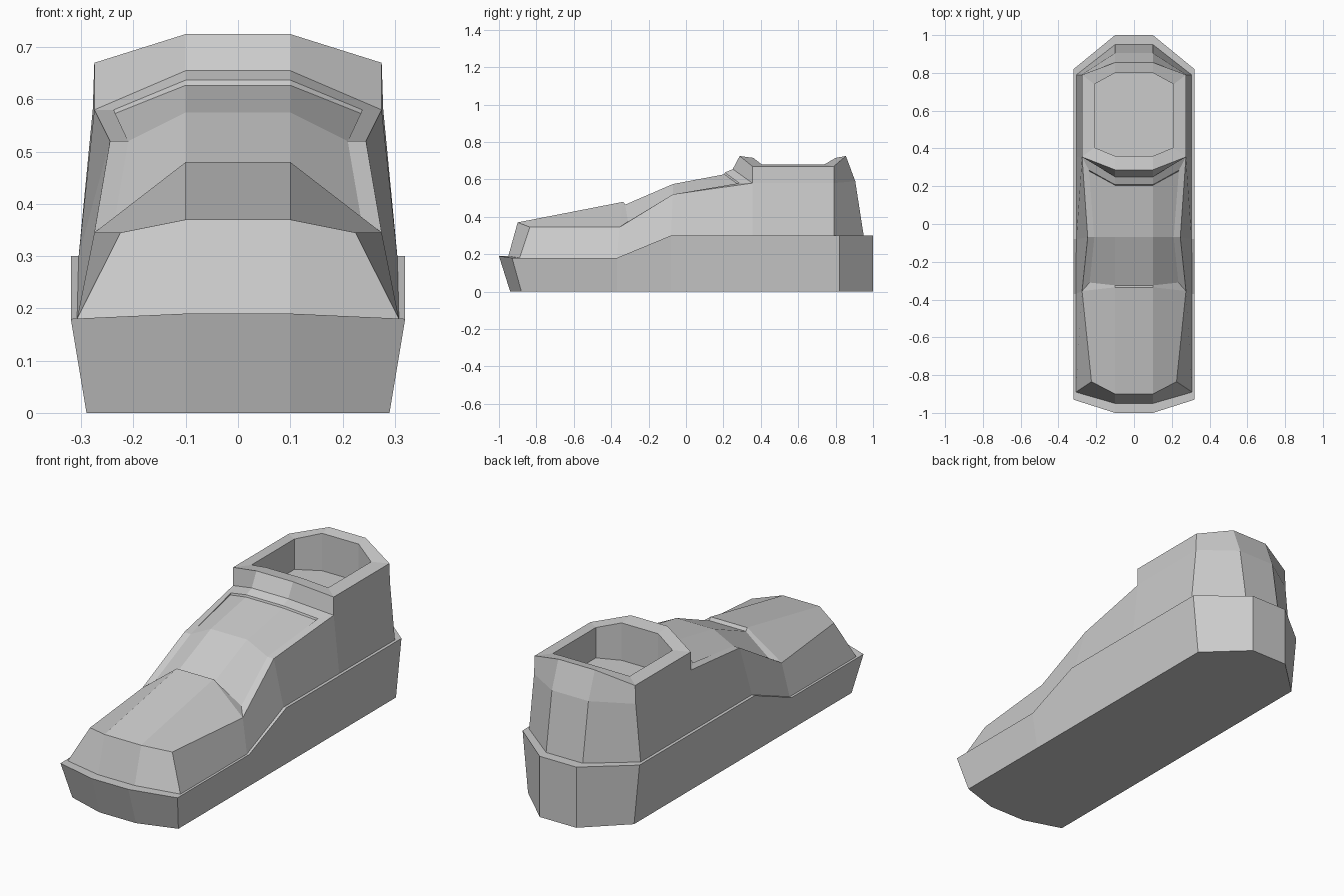
import bpy
import bmesh

default_cube = bpy.data.objects.get("Cube")
if default_cube:
    bpy.data.objects.remove(default_cube, do_unlink=True)

# Single flat material
grey = bpy.data.materials.new("light grey")
grey.use_nodes = True
grey_value = (0.6, 0.6, 0.6, 1)
grey.diffuse_color = grey_value
grey.node_tree.nodes["Principled BSDF"].inputs["Base Color"].default_value = grey_value

FLAT_HALF_WIDTH = 0.1


def arch(inner_y, inner_z, x, y, z):
    """Half of a cross line: flat middle, then one slanted outer piece."""
    return [(0, inner_y, inner_z), (FLAT_HALF_WIDTH, inner_y, inner_z), (x, y, z)]


def outer(*arches):
    """Outermost point of each arch, running along the side."""
    return [points[-1] for points in arches]


def at_height(points, z):
    return [(x, y, z) for x, y, _ in points]


def build_half_shell(name, lofts):
    """Skin each loft (a list of equally long rows), then mirror the shell."""
    bm = bmesh.new()
    known = {}

    def vertex(point):
        if point not in known:
            known[point] = bm.verts.new(point)
        return known[point]

    for rows in lofts:
        for row, following in zip(rows, rows[1:]):
            for i in range(len(row) - 1):
                corners = (row[i], row[i + 1], following[i + 1], following[i])
                unique = list(dict.fromkeys(corners))
                if len(unique) > 2:
                    bm.faces.new([vertex(point) for point in unique])
    bmesh.ops.recalc_face_normals(bm, faces=bm.faces)
    mesh = bpy.data.meshes.new(name)
    bm.to_mesh(mesh)
    bm.free()
    mesh.materials.append(grey)
    shell = bpy.data.objects.new(name, mesh)
    bpy.context.collection.objects.link(shell)
    mirror = shell.modifiers.new("mirror", "MIRROR")
    mirror.use_axis[0] = True
    mirror.use_clip = True
    return shell


# Toe cap
toe_base = arch(-0.95, 0.19, 0.308, -0.89, 0.18)
toe_edge = arch(-0.9, 0.37, 0.225, -0.835, 0.345)
toe_end = arch(-0.335, 0.48, 0.275, -0.355, 0.345)

# Tongue, with a small raised step at its end
tongue_start = arch(-0.325, 0.465, 0.235, -0.31, 0.375)
tongue_middle = arch(-0.07, 0.575, 0.21, -0.07, 0.52)
tongue_end = arch(0.205, 0.627, 0.238, 0.28, 0.572)
tongue_step = arch(0.208, 0.637, 0.238, 0.285, 0.58)

# Collar and ankle opening
collar_foot = arch(0.25, 0.655, 0.275, 0.355, 0.58)
collar_front = arch(0.287, 0.725, 0.275, 0.355, 0.67)
opening_front = arch(0.36, 0.715, 0.21, 0.405, 0.68)
opening_back = arch(0.8, 0.715, 0.21, 0.74, 0.68)
collar_back = arch(0.855, 0.725, 0.275, 0.79, 0.67)
floor_front = at_height(opening_front, 0.53)
floor_back = at_height(opening_back, 0.53)

# Heel
heel_middle = arch(0.905, 0.59, 0.278, 0.79, 0.58)
heel_base = arch(0.95, 0.3, 0.305, 0.79, 0.3)

# Side walls
wall_middle = (0.245, -0.07, 0.52)
wall_base = [toe_base[-1], (0.308, -0.37, 0.18), (0.305, -0.08, 0.3),
             (0.305, 0.355, 0.3), heel_base[-1]]
wall_top = outer(toe_edge, toe_end) + [wall_middle] + outer(collar_foot, heel_middle)

build_half_shell("shoe_upper", [
    # Middle run from toe, through the ankle opening, down the heel
    [toe_base, toe_edge, toe_end, tongue_start, tongue_middle, tongue_end,
     tongue_step, collar_foot, collar_front, opening_front, floor_front,
     floor_back, opening_back, collar_back, heel_middle, heel_base],
    # Outer walls
    [wall_base, wall_top],
    # Lip beside the tongue
    [outer(toe_end) + [wall_middle] + outer(collar_foot),
     outer(tongue_start, tongue_middle, tongue_step)],
    [outer(tongue_middle, tongue_step), outer(tongue_middle, tongue_end)],
    # Collar side, rim and lining
    [outer(collar_foot, heel_middle), outer(collar_front, collar_back),
     outer(opening_front, opening_back), outer(floor_front, floor_back)],
])

# Sole, with a narrow ledge around the upper
sole_front_bottom = arch(-0.94, 0, 0.29, -0.88, 0)
sole_front_top = arch(-1, 0.19, 0.32, -0.93, 0.18)
sole_back_top = arch(1, 0.3, 0.32, 0.82, 0.3)
sole_back_bottom = arch(1, 0, 0.29, 0.82, 0)
arch_points = [(0.32, -0.37, 0.18), (0.32, -0.08, 0.3), (0.32, 0.355, 0.3)]
side_top = outer(sole_front_top) + arch_points + outer(sole_back_top)
side_bottom = (outer(sole_front_bottom)
               + [(0.29, y, 0) for _, y, _ in arch_points]
               + outer(sole_back_bottom))
middle_bottom = [(FLAT_HALF_WIDTH, y, 0) for _, y, _ in side_bottom[1:-1]]
middle_bottom = [sole_front_bottom[1]] + middle_bottom + [sole_back_bottom[1]]
centre_bottom = [(0, y, z) for _, y, z in middle_bottom]

build_half_shell("sole", [
    [sole_front_bottom, sole_front_top, toe_base],
    [sole_back_bottom, sole_back_top, heel_base],
    [centre_bottom, middle_bottom, side_bottom, side_top, wall_base],
])
